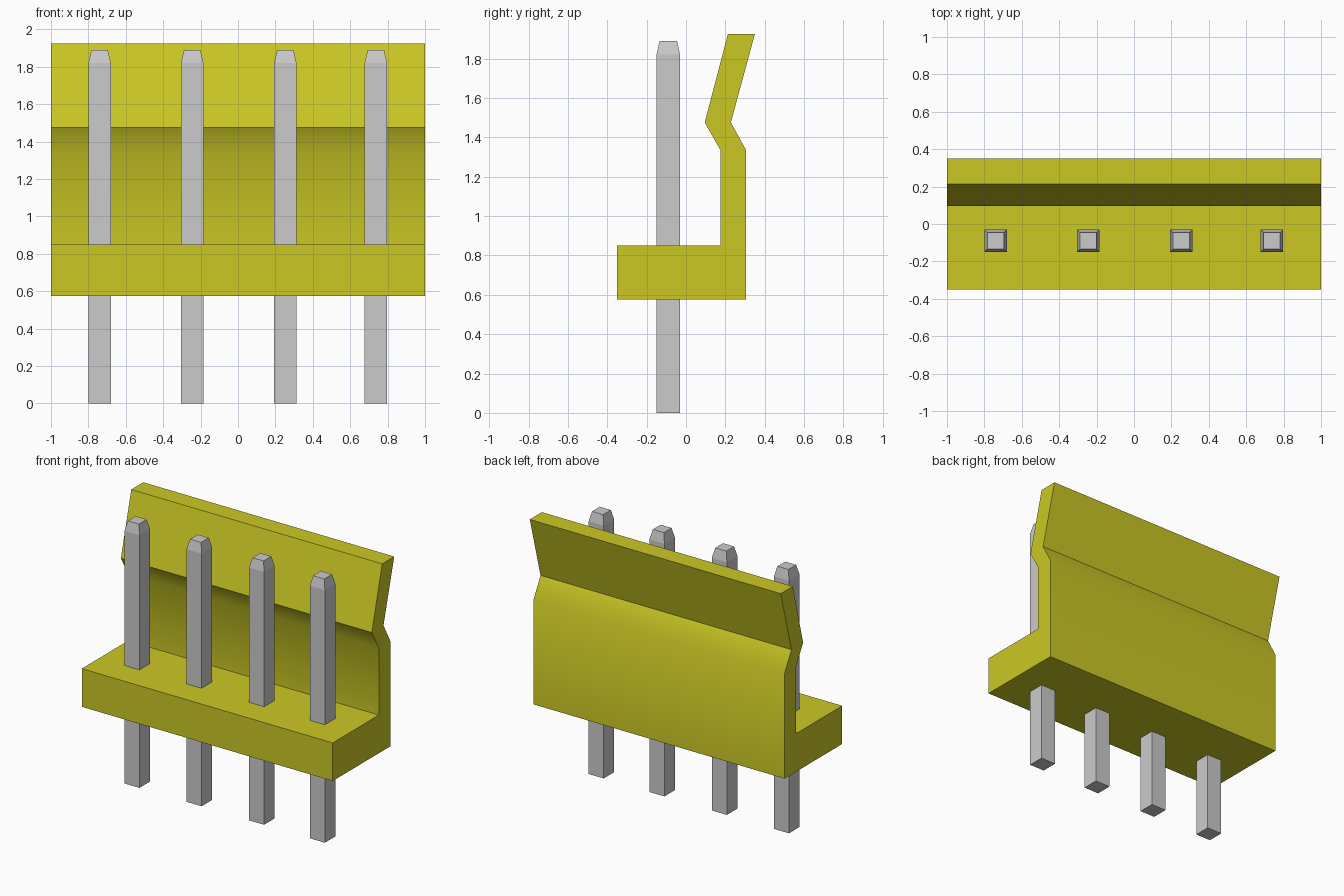
import bpy, bmesh, math

cube = bpy.data.objects.get("Cube")
if cube:
    bpy.data.objects.remove(cube, do_unlink=True)


def material(name, rgb):
    m = bpy.data.materials.new(name)
    m.use_nodes = True
    m.diffuse_color = (*rgb, 1)
    m.node_tree.nodes["Principled BSDF"].inputs["Base Color"].default_value = (*rgb, 1)
    return m


def finish(bm, name, mat):
    bmesh.ops.recalc_face_normals(bm, faces=bm.faces)
    me = bpy.data.meshes.new(name)
    bm.to_mesh(me)
    bm.free()
    me.materials.append(mat)
    ob = bpy.data.objects.new(name, me)
    bpy.context.collection.objects.link(ob)
    return ob


yellow = material("yellow plastic", (0.60, 0.58, 0.018))
grey = material("grey metal", (0.60, 0.60, 0.60))

# Housing: base and bent latch wall as one side profile (y, z) extruded along x
profile = [(-0.35, 0.575), (0.305, 0.575), (0.305, 1.335), (0.228, 1.475),
           (0.35, 1.925), (0.213, 1.925), (0.095, 1.475), (0.175, 1.335),
           (0.175, 0.85), (-0.35, 0.85)]
bm = bmesh.new()
side = bm.faces.new([bm.verts.new((-1, y, z)) for y, z in profile])
ext = bmesh.ops.extrude_face_region(bm, geom=[side])
bmesh.ops.translate(bm, vec=(2, 0, 0),
                    verts=[v for v in ext["geom"] if isinstance(v, bmesh.types.BMVert)])
housing = finish(bm, "housing", yellow)

# Soft lower bend, crisp edges elsewhere
bpy.ops.object.select_all(action="DESELECT")
housing.select_set(True)
bpy.context.view_layer.objects.active = housing
bpy.ops.object.shade_smooth_by_angle(angle=math.radians(35))


# Square pins with a chamfered tip
def pin(name, x, y=-0.09):
    bm = bmesh.new()
    rings = []
    for z, r in ((0, 0.06), (1.82, 0.06), (1.89, 0.044)):
        rings.append([bm.verts.new((x + sx * r, y + sy * r, z))
                      for sx, sy in ((-1, -1), (1, -1), (1, 1), (-1, 1))])
    for a, b in zip(rings, rings[1:]):
        for i in range(4):
            j = (i + 1) % 4
            bm.faces.new((a[i], a[j], b[j], b[i]))
    bm.faces.new(rings[0])
    bm.faces.new(rings[-1])
    finish(bm, name, grey)


for i, x in enumerate((-0.74, -0.245, 0.253, 0.737)):
    pin(f"pin_{i + 1}", x)
